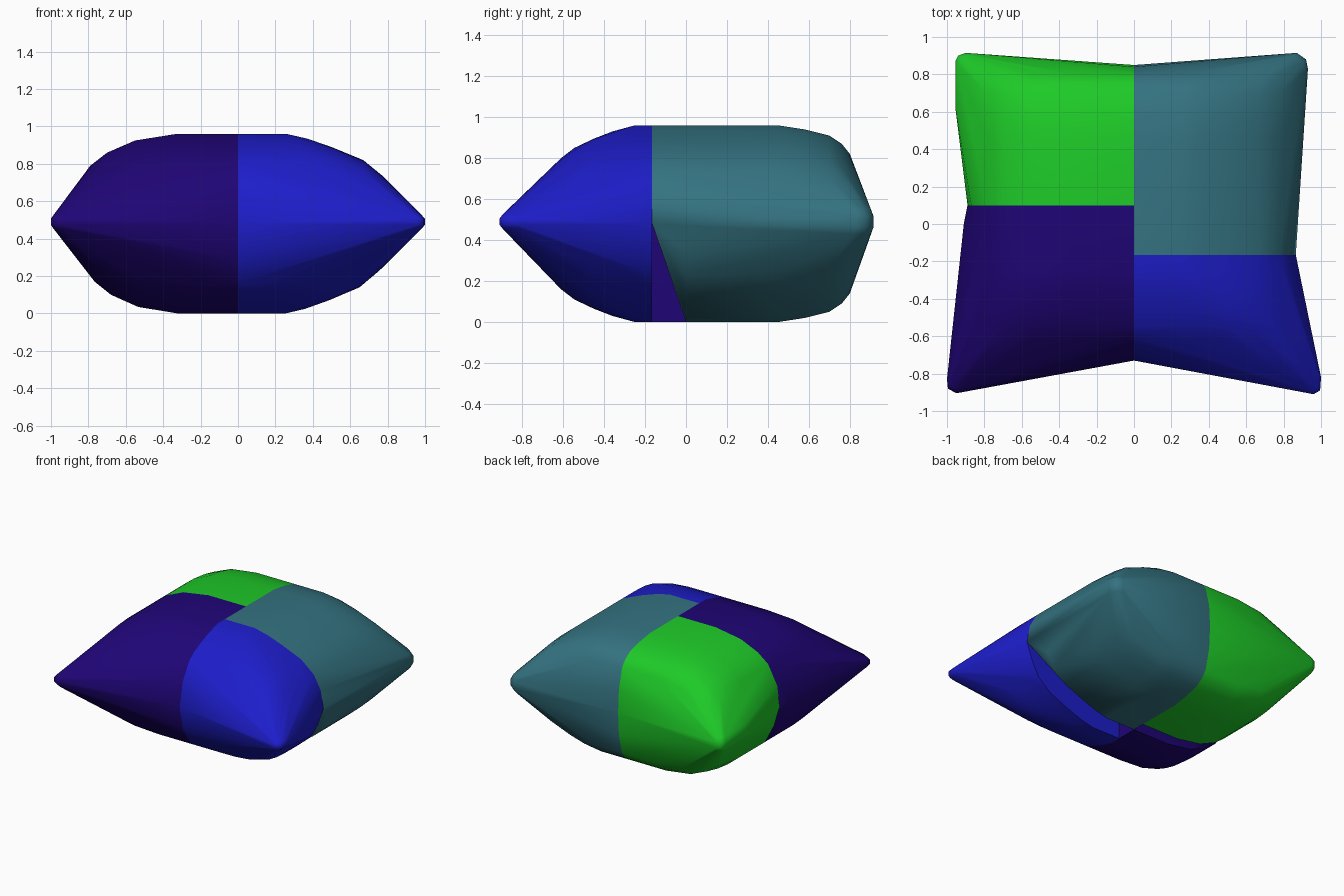
import bpy, bmesh

if "Cube" in bpy.data.objects:
    bpy.data.objects.remove(bpy.data.objects["Cube"], do_unlink=True)

MID = 0.48

# Seam half profiles: (distance from centre, height), from crown to rim
FRONT = [(0, .96), (.25, .96), (.36, .93), (.45, .895), (.545, .85), (.61, .80), (.69, .67), (.73, MID)]
BACK = [(0, .96), (.45, .96), (.58, .94), (.70, .91), (.76, .87), (.80, .82), (.84, .66), (.85, MID)]
RIGHT = [(0, .96), (.33, .96), (.55, .925), (.70, .86), (.79, .79), (.87, .64), (.89, MID)]
LEFT = [(0, .96), (.26, .96), (.37, .935), (.50, .89), (.67, .82), (.78, .73), (.84, .62), (.865, MID)]


def linear(c):
    c /= 255
    return c / 12.92 if c < .04 else ((c + .055) / 1.055) ** 2.4


def material(name, rgb):
    colour = (*map(linear, rgb), 1)
    mat = bpy.data.materials.new(name)
    mat.use_nodes = True
    mat.diffuse_color = colour
    node = next(n for n in mat.node_tree.nodes if n.type == 'BSDF_PRINCIPLED')
    node.inputs["Base Color"].default_value = colour
    node.inputs["Roughness"].default_value = .8
    return mat


def padding(sx, sy, seam, side, end, fullness):
    """Points of the padded surface: both profiles combined, above and below."""
    pts = []
    for dx, zx in side:
        for dy, zy in end:
            y = sy * dy
            if (y - seam) * sy < 0:
                y = seam
            drop = ((1 - (zx - MID) / MID) ** fullness
                    + (1 - (zy - MID) / MID) ** fullness) ** (1 / fullness)
            if drop <= 1:
                rise = MID * (1 - drop)
                pts += [(sx * dx, y, MID + rise), (sx * dx * .97, y, MID - rise)]
    return pts


def quarter(name, sx, sy, seam, side, end, fullness, tip, thick, mat):
    """Convex cushion quarter with a blunt corner."""
    pts = padding(sx, sy, seam, side, end, fullness)
    pts += [(sx * d, seam, z) for d, z in side]
    for x, y in tip:
        for sign in (-1, 1):
            pts += [(x, y, .49 + sign * thick * .5),
                    (x * .985, y * .985, .49 + sign * thick * 1.1)]
    bm = bmesh.new()
    verts = [bm.verts.new(p) for p in pts]
    bmesh.ops.remove_doubles(bm, verts=verts, dist=.0005)
    res = bmesh.ops.convex_hull(bm, input=bm.verts)
    loose = {g for g in res["geom_interior"] + res["geom_unused"]
             if isinstance(g, bmesh.types.BMVert)}
    bmesh.ops.delete(bm, geom=list(loose), context='VERTS')
    bmesh.ops.recalc_face_normals(bm, faces=bm.faces)
    mesh = bpy.data.meshes.new(name)
    bm.to_mesh(mesh)
    bm.free()
    mesh.materials.append(mat)
    obj = bpy.data.objects.new(name, mesh)
    bpy.context.collection.objects.link(obj)
    bpy.ops.object.select_all(action='DESELECT')
    obj.select_set(True)
    bpy.context.view_layer.objects.active = obj
    bpy.ops.object.shade_smooth_by_angle(angle=1.1)


# Four coloured quarters of the cushion
quarter("front_right_quarter", -1, -1, .10, RIGHT, FRONT, 1.5,
        [(-.91, 0), (-1, -.83), (-.995, -.88), (-.95, -.905)], .035,
        material("deep purple", (31, 5, 118)))
quarter("front_left_quarter", 1, -1, -.165, LEFT, FRONT, 2.5,
        [(1, -.82), (.995, -.89), (.96, -.91)], .03,
        material("blue", (29, 29, 202)))
quarter("back_right_quarter", -1, 1, .10, RIGHT, BACK, 1.1,
        [(-.955, .62), (-.955, .87), (-.94, .90), (-.90, .915)], .05,
        material("green", (30, 202, 40)))
quarter("back_left_quarter", 1, 1, -.165, LEFT, BACK, 1.2,
        [(.93, .83), (.92, .88), (.87, .915)], .055,
        material("teal", (52, 115, 129)))
